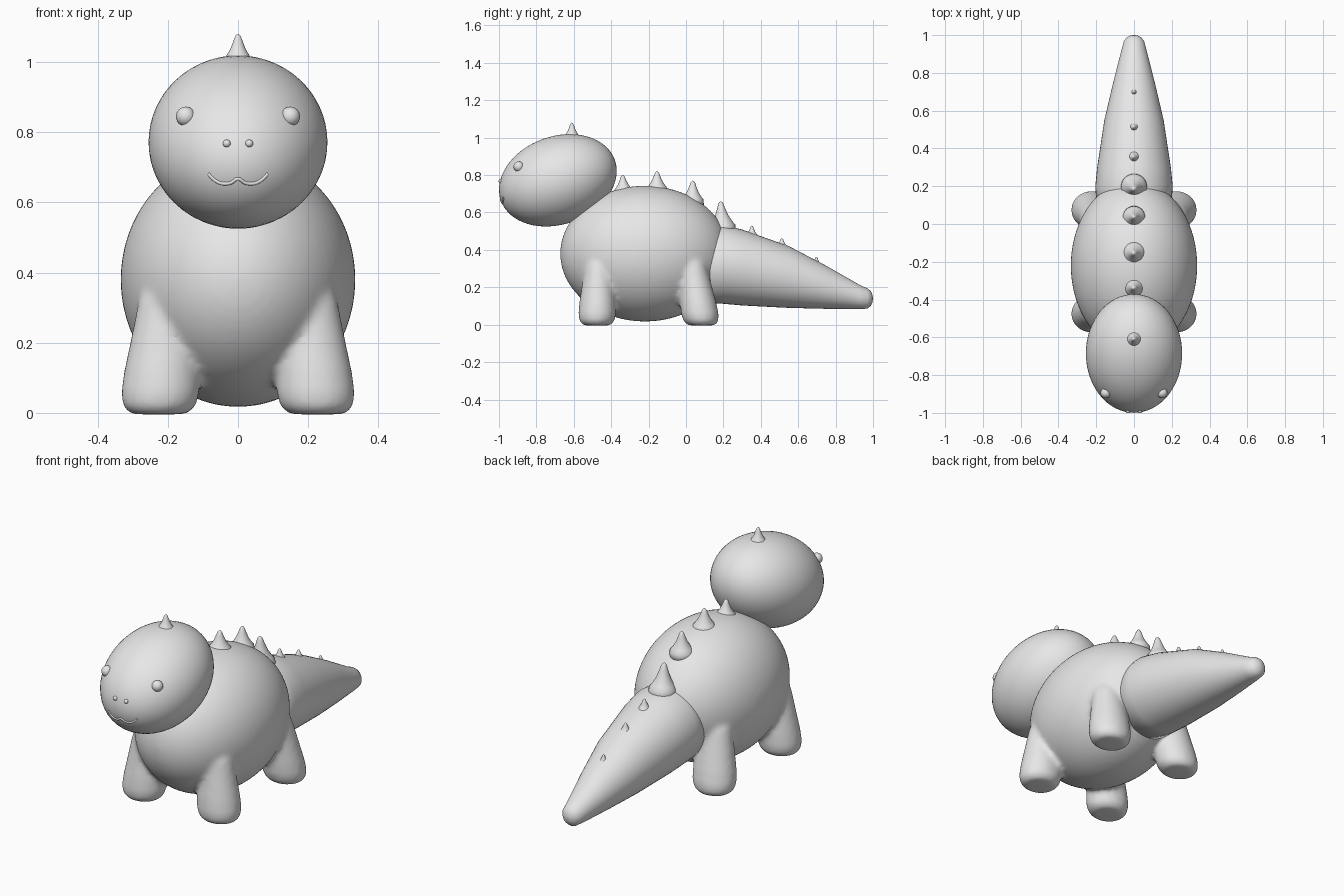
import bpy
import bmesh
import math
from mathutils import Matrix, Vector
from mathutils.bvhtree import BVHTree

cube = bpy.data.objects.get("Cube")
if cube:
    bpy.data.objects.remove(cube)

grey = bpy.data.materials.new("plain_grey")
grey.use_nodes = True
grey.diffuse_color = (0.8, 0.8, 0.8, 1)
grey.node_tree.nodes["Principled BSDF"].inputs["Base Color"].default_value = (0.8, 0.8, 0.8, 1)


def finish(name, bm):
    """Turn a bmesh into a smooth shaded object."""
    bmesh.ops.recalc_face_normals(bm, faces=bm.faces)
    for f in bm.faces:
        f.smooth = True
    mesh = bpy.data.meshes.new(name)
    bm.to_mesh(mesh)
    bm.free()
    mesh.materials.append(grey)
    obj = bpy.data.objects.new(name, mesh)
    bpy.context.collection.objects.link(obj)
    return obj


def ball(bm, centre, radii, tilt=0.0, seg=48):
    """Ellipsoid, tilted about the x axis."""
    m = (Matrix.Translation(centre) @ Matrix.Rotation(tilt, 4, 'X')
         @ Matrix.Diagonal((*radii, 1)))
    bmesh.ops.create_uvsphere(bm, u_segments=seg, v_segments=seg // 2, radius=1, matrix=m)


def loft(bm, rings, matrix=Matrix(), seg=32):
    """Skin elliptical rings given as (x, y, z, rx, ry)."""
    loops = []
    for x, y, z, rx, ry in rings:
        angles = [2 * math.pi * i / seg for i in range(seg)]
        loops.append([bm.verts.new(matrix @ Vector((x + rx * math.cos(a), y + ry * math.sin(a), z)))
                      for a in angles])
    for low, high in zip(loops, loops[1:]):
        for i in range(seg):
            j = (i + 1) % seg
            bm.faces.new((low[i], low[j], high[j], high[i]))
    bm.faces.new(loops[0][::-1])
    bm.faces.new(loops[-1])


# Body and four legs, fused into one soft skin
bm = bmesh.new()
ball(bm, (0, -0.22, 0.38), (0.335, 0.453, 0.363), seg=64)
for side in (-1, 1):
    for foot_y, top_y in ((-0.477, -0.465), (0.083, 0.025)):
        rings = []
        for z, r in ((-0.004, 0.075), (0.006, 0.093), (0.025, 0.106), (0.06, 0.112),
                     (0.12, 0.108), (0.22, 0.095), (0.32, 0.083), (0.38, 0.06)):
            t = z / 0.38
            rings.append((side * (0.226 - 0.03 * t), foot_y + (top_y - foot_y) * t, z, r, r * 0.9))
        loft(bm, rings)
body = finish("body_and_legs", bm)
fuse = body.modifiers.new("fuse", 'REMESH')
fuse.mode = 'VOXEL'
fuse.voxel_size = 0.012
fuse.use_smooth_shade = True
soften = body.modifiers.new("soften", 'SMOOTH')
soften.factor = 0.5
soften.iterations = 10

# Tail, lofted backwards along y
bm = bmesh.new()
tail_rings = [(0.05, 0.32, 0.195, 0.2), (0.2, 0.322, 0.205, 0.21), (0.3, 0.306, 0.195, 0.203),
              (0.55, 0.255, 0.157, 0.165), (0.75, 0.2, 0.11, 0.115), (0.93, 0.148, 0.064, 0.064),
              (0.97, 0.14, 0.053, 0.054), (0.988, 0.14, 0.038, 0.04), (0.997, 0.14, 0.02, 0.02),
              (1.0, 0.14, 0.003, 0.003)]
loft(bm, [(0, -z, y, rx, rz) for y, z, rx, rz in tail_rings],
     Matrix.Rotation(-math.pi / 2, 4, 'X'), 48)
finish("tail", bm)

# Head, an ellipsoid nodding forwards
bm = bmesh.new()
ball(bm, (0, -0.685, 0.772), (0.255, 0.3235, 0.235), math.radians(19.8), 64)
head_tree = BVHTree.FromBMesh(bm)
finish("head", bm)


def on_face(x, z):
    """Point on the front of the head."""
    return head_tree.ray_cast(Vector((x, -2, z)), Vector((0, 1, 0)))[0]


# Eyes and nostrils
for side, label in ((1, "left"), (-1, "right")):
    for part, x, z, r, sink in (("eye", 0.149, 0.845, 0.028, 0.004),
                                ("nostril", 0.032, 0.768, 0.011, 0)):
        bm = bmesh.new()
        ball(bm, on_face(side * x, z) + Vector((0, sink, 0)), (r, r, r), seg=24)
        finish(f"{label}_{part}", bm)

# Wavy mouth, a thin tube following the face
half = [(0.0, 0.667), (0.02, 0.656), (0.045, 0.654), (0.067, 0.664), (0.085, 0.682)]
path = [(-x, z) for x, z in half[:0:-1]] + half
curve = bpy.data.curves.new("mouth", 'CURVE')
curve.dimensions = '3D'
curve.bevel_depth = 0.005
curve.bevel_resolution = 3
curve.use_fill_caps = True
spline = curve.splines.new('BEZIER')
spline.bezier_points.add(len(path) - 1)
for p, (x, z) in zip(spline.bezier_points, path):
    p.co = on_face(x, z)
    p.handle_left_type = p.handle_right_type = 'AUTO'
curve.materials.append(grey)
bpy.context.collection.objects.link(bpy.data.objects.new("mouth", curve))

# Flared spikes along the head, back and tail: y, base z, tip z, radius, tilt
spikes = [(-0.61, 1.005, 1.08, 0.046, 0.0), (-0.335, 0.718, 0.8, 0.055, 0.05),
          (-0.155, 0.727, 0.82, 0.062, 0.0), (0.035, 0.67, 0.77, 0.062, -0.02),
          (0.195, 0.53, 0.66, 0.072, 0.08), (0.352, 0.475, 0.53, 0.036, 0.0),
          (0.512, 0.415, 0.463, 0.034, 0.0), (0.697, 0.32, 0.363, 0.028, 0.0)]
shape = [(-0.4, 1.0), (0.0, 0.95), (0.15, 0.75), (0.4, 0.5), (0.7, 0.3),
         (0.88, 0.2), (0.96, 0.12), (1.0, 0.02)]
for n, (y, base, tip, r, tilt) in enumerate(spikes, 1):
    bm = bmesh.new()
    m = Matrix.Translation((0, y, base)) @ Matrix.Rotation(tilt, 4, 'X')
    loft(bm, [(0, 0, h * (tip - base), r * w, r * w) for h, w in shape], m, 24)
    finish(f"spike_{n}", bm)
